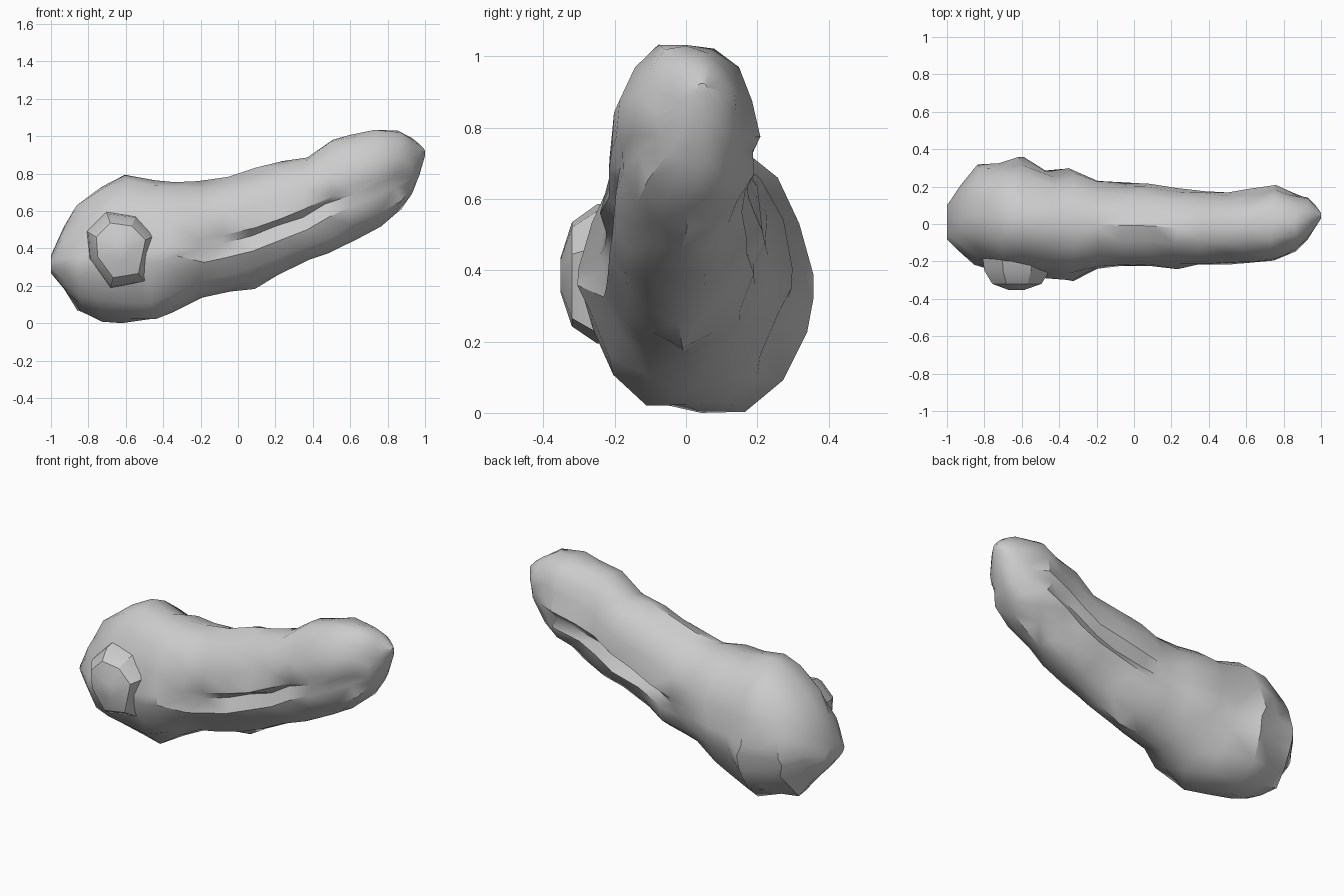
import bpy
import bmesh
import math
import random
from mathutils import Vector

random.seed(4)

cube = bpy.data.objects.get("Cube")
if cube:
    bpy.data.objects.remove(cube, do_unlink=True)

stone = bpy.data.materials.new("pale_grey_stone")
stone.use_nodes = True
grey = (0.6, 0.6, 0.6, 1)
stone.diffuse_color = grey
stone.node_tree.nodes["Principled BSDF"].inputs["Base Color"].default_value = grey


def loft(name, rings, sharp_angle):
    """Skin a list of equal-length point rings and close both ends."""
    bm = bmesh.new()
    loops = [[bm.verts.new(p) for p in ring] for ring in rings]
    for first, second in zip(loops, loops[1:]):
        count = len(first)
        for i in range(count):
            j = (i + 1) % count
            bm.faces.new((first[i], first[j], second[j], second[i]))
    bm.faces.new(loops[0])
    bm.faces.new(list(reversed(loops[-1])))
    bmesh.ops.triangulate(bm, faces=bm.faces[:], quad_method="SHORT_EDGE")
    bmesh.ops.recalc_face_normals(bm, faces=bm.faces[:])
    mesh = bpy.data.meshes.new(name)
    bm.to_mesh(mesh)
    bm.free()
    mesh.materials.append(stone)
    obj = bpy.data.objects.new(name, mesh)
    bpy.context.collection.objects.link(obj)
    bpy.ops.object.select_all(action="DESELECT")
    obj.select_set(True)
    bpy.context.view_layer.objects.active = obj
    bpy.ops.object.shade_smooth_by_angle(angle=math.radians(sharp_angle))
    return obj


# Lumpy body sections: x, top z, bottom z, front y, back y
sections = [
    (-1, .38, .28, -.08, .1),
    (-.93, .53, .19, -.15, .2),
    (-.84, .66, .07, -.21, .31),
    (-.72, .76, .03, -.26, .335),
    (-.6, .8, 0, -.27, .355),
    (-.45, .77, .02, -.28, .28),
    (-.33, .765, .08, -.3, .29),
    (-.2, .765, .15, -.25, .24),
    (-.06, .79, .18, -.235, .22),
    (.07, .84, .21, -.23, .21),
    (.22, .87, .28, -.235, .19),
    (.36, .9, .34, -.225, .18),
    (.49, 1, .39, -.215, .17),
    (.62, 1.03, .46, -.21, .18),
    (.74, 1.06, .52, -.2, .205),
    (.85, 1.05, .6, -.155, .16),
    (.93, 1.01, .7, -.08, .14),
    (.97, .97, .81, -.02, .1),
    (1, .94, .91, .03, .06),
]

# Evenly spaced angles plus an extra row on each side for the creases
sides = 16
angles = sorted([360 * i / sides for i in range(sides)] + [188, 351])


def body_ring(section):
    x, top, bottom, front, back = section
    mid_y, mid_z = (front + back) / 2, (top + bottom) / 2
    half_y, half_z = (back - front) / 2, (top - bottom) / 2
    crease = math.sin(math.pi * min(max((x + .3) / 1.15, 0), 1))
    ring = []
    for angle in angles:
        a = math.radians(angle)
        lump = random.uniform(.95, 1.04)
        y, z = math.cos(a) * lump, math.sin(a) * lump
        if angle in (188, 351):
            y *= 1 - .24 * crease
        shift = 0 if abs(x) > .9 else random.uniform(-.025, .025)
        ring.append(Vector((x + shift, mid_y + half_y * y, mid_z + half_z * z)))
    return ring


body = loft("body", [body_ring(s) for s in sections], 38)

# Faceted knob on the front of the thick end: outline in x and z
outline = [(-.8, .5), (-.79, .36), (-.68, .21), (-.5, .24),
           (-.45, .48), (-.55, .58), (-.7, .6)]


def knob_ring(y, scale):
    return [(-.63 + (x + .63) * scale, y, .4 + (z - .4) * scale)
            for x, z in outline]


knob = loft("front_knob", [knob_ring(-.12, 1.1), knob_ring(-.25, 1),
                           knob_ring(-.32, .75), knob_ring(-.352, .25)], 30)

# Rest the body on the ground and keep the knob with it
lowest = min(v.co.z for v in body.data.vertices)
for part in (body, knob):
    for v in part.data.vertices:
        v.co.z -= lowest
